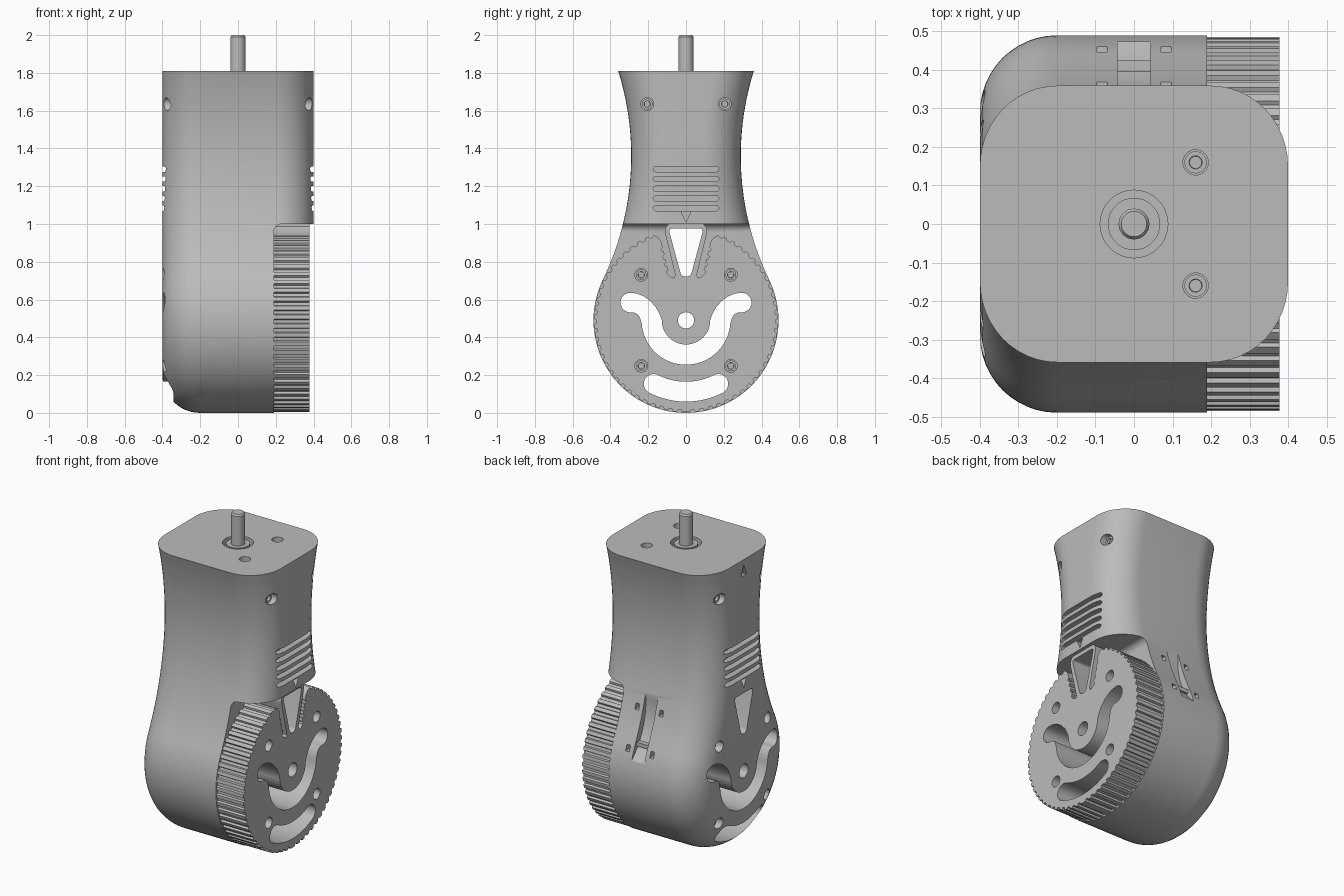
import bpy, bmesh
from math import sin, cos, pi, radians, atan2, asin
from mathutils import Vector, Matrix

if "Cube" in bpy.data.objects:
    bpy.data.objects.remove(bpy.data.objects["Cube"])

GREY = bpy.data.materials.new("plain_grey")
GREY.use_nodes = True
GREY.diffuse_color = (0.5, 0.5, 0.5, 1)
GREY.node_tree.nodes["Principled BSDF"].inputs["Base Color"].default_value = (0.5, 0.5, 0.5, 1)

HUB = 0.49          # height and radius of the round lower end
TOP = 1.81
WAIST_Z, WAIST_R = 1.36, 1.5
WAIST_Y = 0.29 + WAIST_R
FILLET = 0.2


def finish(bm, name):
    bmesh.ops.recalc_face_normals(bm, faces=bm.faces)
    mesh = bpy.data.meshes.new(name)
    bm.to_mesh(mesh)
    bm.free()
    ob = bpy.data.objects.new(name, mesh)
    bpy.context.collection.objects.link(ob)
    mesh.materials.append(GREY)
    return ob


def prism(bm, pts, lo, hi, axis="x"):
    place = {"x": lambda u, v, w: (w, u, v),
             "y": lambda u, v, w: (u, w, v),
             "z": lambda u, v, w: (u, v, w)}[axis]
    a, b = [[bm.verts.new(place(u, v, w)) for u, v in pts] for w in (lo, hi)]
    bm.faces.new(a)
    bm.faces.new(b)
    for i in range(len(pts)):
        j = (i + 1) % len(pts)
        bm.faces.new((a[i], a[j], b[j], b[i]))


def arc(cu, cv, r, a0, a1, n):
    steps = [radians(a0 + (a1 - a0) * i / n) for i in range(n + 1)]
    return [(cu + r * cos(t), cv + r * sin(t)) for t in steps]


def disc(cu, cv, r, n=32):
    return arc(cu, cv, r, 0, 360, n)[:-1]


def box(u, v, du, dv):
    return [(u - du, v - dv), (u + du, v - dv), (u + du, v + dv), (u - du, v + dv)]


def mirrored(half):
    """Close an outline whose half runs along u >= 0."""
    return half + [(-u, v) for u, v in reversed(half) if u > 1e-5]


def rounded(pts, r, n=5):
    """Round every corner of a polygon."""
    out = []
    for i, p in enumerate(pts):
        p, a, b = Vector(p), Vector(pts[i - 1]), Vector(pts[(i + 1) % len(pts)])
        s, e = p + (a - p).normalized() * r, p + (b - p).normalized() * r
        for k in range(n + 1):
            t = k / n
            out.append(tuple(s * (1 - t) ** 2 + p * 2 * t * (1 - t) + e * t * t))
    return out


def cut(ob, *cutters):
    bpy.context.view_layer.objects.active = ob
    for c in cutters:
        m = ob.modifiers.new("cut", "BOOLEAN")
        m.operation, m.solver, m.object = "DIFFERENCE", "EXACT", c
        bpy.ops.object.modifier_apply(modifier=m.name)


# Housing: side profile lofted across x with rounded long edges
def housing_loop(d):
    turn = atan2(WAIST_Z - HUB, WAIST_Y)
    half = arc(0, HUB, HUB - d, -90, turn * 180 / pi, 32)
    r = WAIST_R + d
    end = pi - asin((TOP - WAIST_Z) / r)
    half += arc(WAIST_Y, WAIST_Z, r, 180 + turn * 180 / pi, end * 180 / pi, 28)[1:]
    half[0] = (0, half[0][1])
    return mirrored(half)


bm = bmesh.new()
side = [(0.4 - FILLET * (1 - cos(t)), FILLET * (1 - sin(t)))
        for t in [pi / 2 * i / 12 for i in range(13)]]
layers = [(-x, d) for x, d in side] + [(x, d) for x, d in reversed(side)]
rings = [[bm.verts.new((x, y, z)) for y, z in housing_loop(d)] for x, d in layers]
for a, b in zip(rings, rings[1:]):
    for i in range(len(a)):
        j = (i + 1) % len(a)
        bm.faces.new((a[i], a[j], b[j], b[i]))
bm.faces.new(rings[0])
bm.faces.new(rings[-1])
housing = finish(bm, "housing")

# Pulley: toothed disc with a notch at the top that holds a wedge
def teeth(p, q, n, depth, centre=None):
    """Points of a toothed edge; centre makes it run round a circle."""
    out = []
    for i in range(n):
        for f, k in ((0, 0), (0.45, 0), (0.55, 1), (0.9, 1)):
            t = (i + f) / n
            if centre:
                a, r = radians(p + (q - p) * t), centre[1] - k * depth
                out.append((r * cos(a), centre[0] + r * sin(a)))
            else:
                v = Vector(p).lerp(Vector(q), t) + Vector((0.95, -0.3)) * depth * k
                out.append(tuple(v))
    return out


half = teeth(-90, 69, 28, 0.012, (HUB, 0.486))
half += [(0.172, 0.942), (0.148, 0.93), (0.133, 0.91)]
half += teeth((0.128, 0.895), (0.088, 0.735), 4, 0.01)
half += [(0.08, 0.72), (0.065, 0.715), (0.057, 0.73),
         (0.108, 0.94), (0.112, 0.965), (0.105, 0.988), (0.09, 1.0)]
half[0] = (0, half[0][1])
bm = bmesh.new()
prism(bm, mirrored(half), 0.185, 0.378)
pulley = finish(bm, "toothed_pulley")

# Pocket that seats the pulley
bm = bmesh.new()
prism(bm, [(0.6, -0.1), (0.6, 1.0)] + arc(0.23, 0.96, 0.04, 90, 180, 8) + [(0.19, -0.1)],
      -0.7, 0.7, "y")
pocket = finish(bm, "pocket_cutter")

# Openings that run right through
bm = bmesh.new()
smile = arc(0, HUB, 0.235, -90, -5, 18) + [(0.243, 0.503), (0.257, 0.523), (0.275, 0.531)]
smile += arc(0.295, 0.584, 0.052, -88, 90, 12)
smile += [(0.26, 0.632), (0.225, 0.618), (0.19, 0.593), (0.16, 0.56), (0.138, 0.52)]
smile += arc(0, HUB, 0.128, 0, -90, 16)
smile[0], smile[-1] = (0, HUB - 0.235), (0, HUB - 0.128)
prism(bm, smile[:] + [(-u, v) for u, v in reversed(smile[1:-1])], -0.6, 0.6)
slot = arc(0, HUB, 0.43, -117, -63, 20)
tip = (0.3775 * cos(radians(-63)), HUB + 0.3775 * sin(radians(-63)))
slot += arc(*tip, 0.0525, -63, 117, 10)[1:-1]
slot += arc(0, HUB, 0.325, -63, -117, 20)
slot += arc(-tip[0], tip[1], 0.0525, 63, 243, 10)[1:-1]
prism(bm, slot, -0.6, 0.6)
prism(bm, disc(0, HUB, 0.043), -0.6, 0.6)
prism(bm, rounded([(-0.093, 0.976), (-0.024, 0.722), (0.024, 0.722), (0.093, 0.976)], 0.022),
      -0.6, 0.6)
through = finish(bm, "opening_cutter")

# Shallow cuts: screw holes, vents, pointers, bearing seat, tie channel
bm = bmesh.new()
screws = []
low = [(sy * 0.237, HUB + sz * 0.241) for sy in (-1, 1) for sz in (-1, 1)]
high = [(sy * 0.205, 1.635) for sy in (-1, 1)]
for s, face, spots in ((1, 0.378, low), (1, 0.4, high), (-1, 0.4, low + high)):
    for y, z in spots:
        prism(bm, disc(y, z, 0.034, 20), s * (face - 0.08), s * 0.5)
        screws.append((Vector((s * (face - 0.06), y, z)), Vector((s, 0, 0))))
for y in (-0.16, 0.16):
    prism(bm, disc(0.16, y, 0.033, 20), TOP - 0.08, 1.9, "z")
    screws.append((Vector((0.16, y, TOP - 0.06)), Vector((0, 0, 1))))
for s in (-1, 1):
    for i in range(5):
        z = 1.29 - 0.0515 * i
        vent = arc(0.16, z, 0.014, -90, 90, 6) + arc(-0.16, z, 0.014, 90, 270, 6)
        prism(bm, vent, s * 0.36, s * 0.5)
    prism(bm, [(-0.025, 1.065), (0, 1.01), (0.025, 1.065)], s * 0.375, s * 0.5)
prism(bm, [(-0.025, 1.71), (0, 1.78), (0.025, 1.71)], -0.5, -0.38)
prism(bm, disc(0, 0, 0.088), TOP - 0.04, 1.9, "z")
prism(bm, disc(0.76, 0.93, 0.425, 96), -0.043, 0.043)
for x in (-0.083, 0.083):
    for z, y in ((0.9, 0.37), (0.675, 0.445)):
        prism(bm, box(x, z, 0.013, 0.018), y - 0.04, 0.6, "y")
details = finish(bm, "detail_cutter")

cut(housing, pocket, through, details)
cut(pulley, through, details)
for c in (pocket, through, details):
    bpy.data.objects.remove(c)

# Socket screws sunk in their holes
bm = bmesh.new()
for loc, way in screws:
    m = Matrix.Translation(loc) @ way.to_track_quat("Z", "Y").to_matrix().to_4x4()
    made = bmesh.ops.create_cone(bm, cap_ends=True, segments=18, radius1=0.029,
                                 radius2=0.029, depth=0.03, matrix=m)
    bm.normal_update()
    faces = {f for v in made["verts"] for f in v.link_faces}
    head = max(faces, key=lambda f: f.calc_center_median().dot(way))
    bmesh.ops.inset_region(bm, faces=[head], thickness=0.012)
    bmesh.ops.inset_region(bm, faces=[head], thickness=0.001, depth=-0.015)
screw_set = finish(bm, "socket_screws")

# Bearing and output shaft
bm = bmesh.new()
prism(bm, disc(0, 0, 0.068), TOP - 0.05, TOP - 0.004, "z")
bearing = finish(bm, "bearing_ring")
bm = bmesh.new()
levels = ((0.04, TOP - 0.05), (0.04, 1.99), (0.033, 2.0))
rings = [[bm.verts.new((x, y, z)) for x, y in disc(0, 0, r)] for r, z in levels]
for a, b in zip(rings, rings[1:]):
    for i in range(len(a)):
        bm.faces.new((a[i - 1], a[i], b[i], b[i - 1]))
bm.faces.new(rings[0])
bm.faces.new(rings[-1])
shaft = finish(bm, "output_shaft")

# Bar across the tie channel
bm = bmesh.new()
prism(bm, box(0.405, 0.70, 0.02, 0.012), -0.045, 0.045)
tie_bar = finish(bm, "tie_bar")

for ob in (housing, pulley, screw_set, bearing, shaft, tie_bar):
    bpy.ops.object.select_all(action="DESELECT")
    ob.select_set(True)
    bpy.context.view_layer.objects.active = ob
    bpy.ops.object.shade_smooth_by_angle(angle=radians(28))
